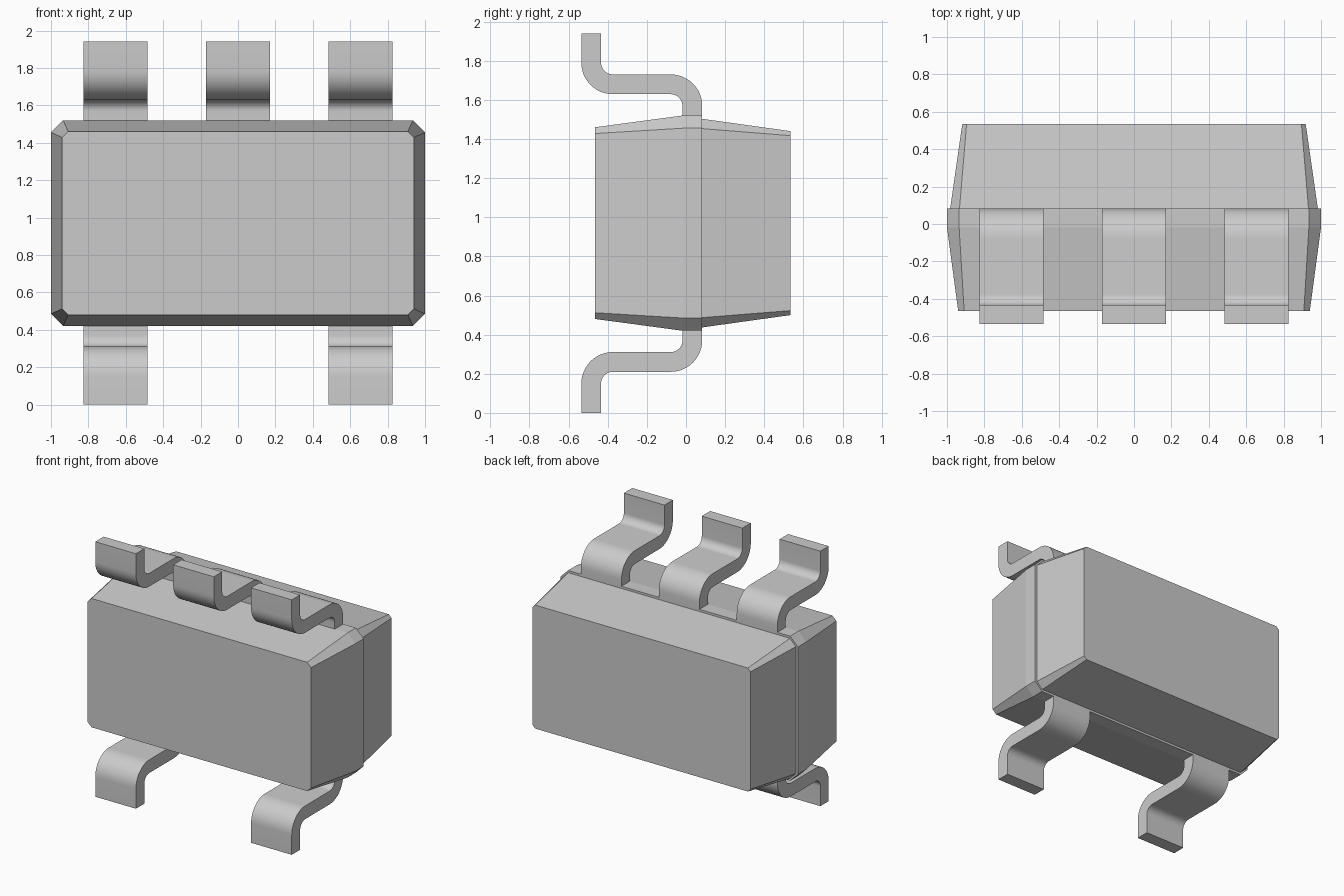
import bpy
import bmesh
from math import sin, cos, pi, radians

old = bpy.data.objects.get("Cube")
if old:
    bpy.data.objects.remove(old, do_unlink=True)

MID = 0.97       # height of the body centre
SEAM = 0.083     # depth where the two body halves meet

grey = bpy.data.materials.new("plain grey")
grey.use_nodes = True
colour = (0.6, 0.6, 0.6, 1)
grey.diffuse_color = colour
grey.node_tree.nodes["Principled BSDF"].inputs["Base Color"].default_value = colour


def loft(name, rings, smooth=False):
    """Skin a closed solid through rings of equal point count."""
    bm = bmesh.new()
    loops = [[bm.verts.new(p) for p in ring] for ring in rings]
    n = len(loops[0])
    for a, b in zip(loops, loops[1:]):
        for i in range(n):
            j = (i + 1) % n
            bm.faces.new((a[i], a[j], b[j], b[i]))
    bm.faces.new(loops[0])
    bm.faces.new(loops[-1])
    bmesh.ops.recalc_face_normals(bm, faces=bm.faces[:])
    mesh = bpy.data.meshes.new(name)
    bm.to_mesh(mesh)
    bm.free()
    mesh.materials.append(grey)
    obj = bpy.data.objects.new(name, mesh)
    bpy.context.collection.objects.link(obj)
    if smooth:
        bpy.ops.object.select_all(action="DESELECT")
        obj.select_set(True)
        bpy.context.view_layer.objects.active = obj
        bpy.ops.object.shade_smooth_by_angle(angle=radians(30))
    return obj


def section(y, w, h, c):
    """Chamfered rectangle at depth y: half width, half height, chamfer."""
    quarter = [(w, h - c), (w - c, h)]
    pts = quarter + [(-x, z) for x, z in reversed(quarter)]
    pts += [(-x, -z) for x, z in pts]
    return [(x, y, MID + z) for x, z in pts]


# Tapered moulded body in two halves, with a small step at the seam
loft("body_front", [section(-0.465, 0.94, 0.49, 0.032),
                    section(-0.018, 1.0, 0.55, 0.065),
                    section(SEAM, 1.0, 0.55, 0.065)])
loft("body_back", [section(SEAM, 0.983, 0.533, 0.05),
                   section(0.535, 0.918, 0.47, 0.023)])


def arc(cy, cz, r, start, end, steps=12):
    angles = [start + (end - start) * i / steps for i in range(steps + 1)]
    return [(cy + r * cos(a), cz + r * sin(a)) for a in angles]


# S-shaped bent strip, from the foot up into the body
BIG, SMALL = 0.161, 0.06
foot_bend = (-0.374, 0.15)
body_bend = (SEAM - BIG, 0.311 - SMALL + BIG - 0.04)
body_bend = (SEAM - BIG, 0.21 + BIG)
outer = ([(-0.535, 0)] + arc(*foot_bend, BIG, pi, pi / 2)
         + arc(*body_bend, SMALL, -pi / 2, 0) + [(SEAM - BIG + SMALL, 0.425)])
inner = ([(-0.535 + BIG - SMALL, 0)] + arc(*foot_bend, SMALL, pi, pi / 2)
         + arc(*body_bend, BIG, -pi / 2, 0) + [(SEAM, 0.425)])
strip = outer + inner[::-1]


def lead(name, x, top):
    rings = [[(x + side, y, 2 * MID - z if top else z) for y, z in strip]
             for side in (-0.171, 0.171)]
    loft(name, rings, smooth=True)


for name, x in (("right", -0.656), ("middle", 0), ("left", 0.656)):
    lead("top_lead_" + name, x, True)
    if x:
        lead("bottom_lead_" + name, x, False)
